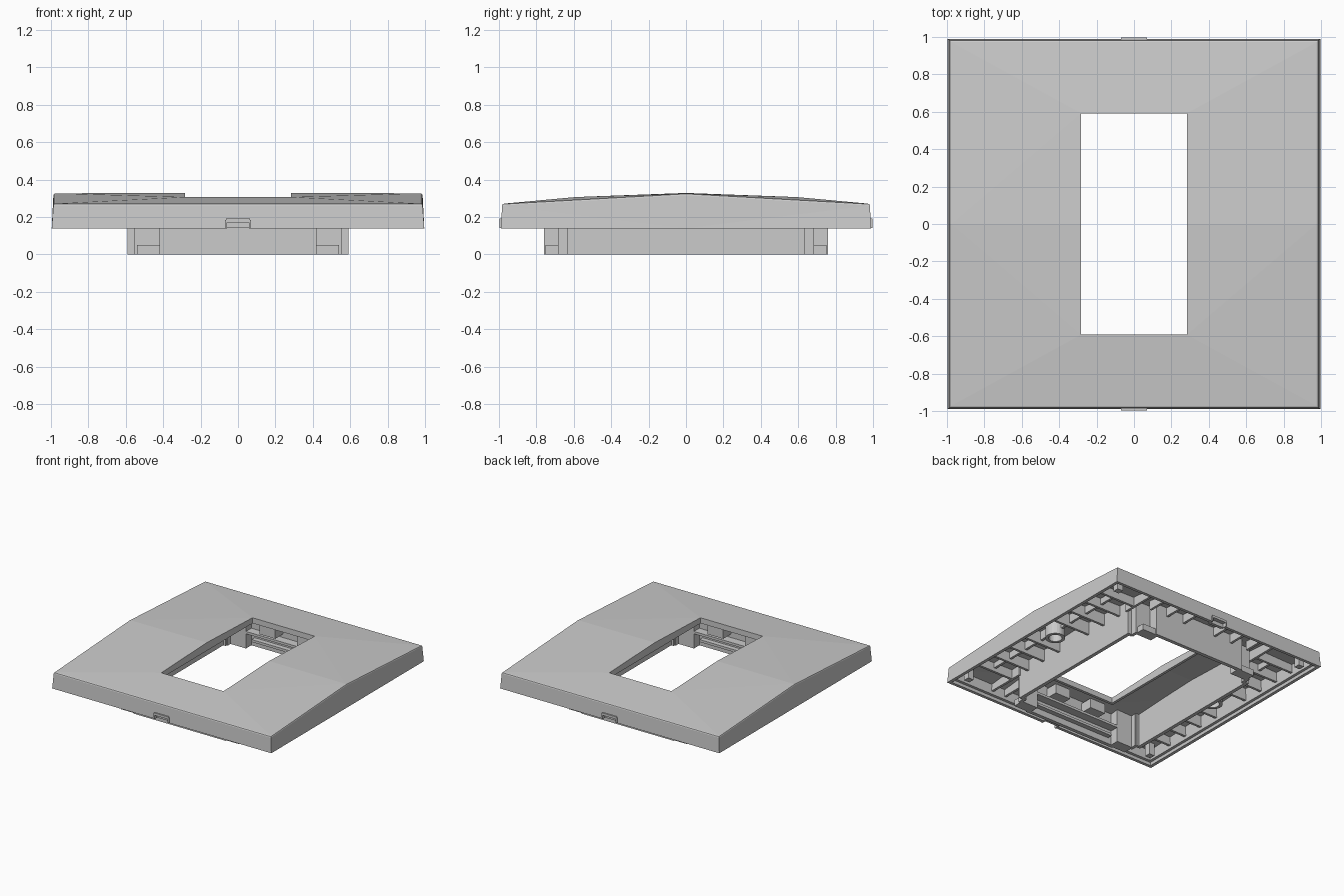
import bpy, bmesh, math
from mathutils import Matrix

if "Cube" in bpy.data.objects:
    bpy.data.objects.remove(bpy.data.objects["Cube"])


def finish(bm, name, mirror=True):
    bmesh.ops.recalc_face_normals(bm, faces=bm.faces)
    me = bpy.data.meshes.new(name)
    bm.to_mesh(me)
    bm.free()
    ob = bpy.data.objects.new(name, me)
    bpy.context.collection.objects.link(ob)
    if mirror:
        m = ob.modifiers.new("mirror", 'MIRROR')
        m.use_axis = (True, True, False)
        m.use_clip = True
    return ob


def under(y):
    """Height just inside the sloping roof."""
    return 0.315 - 0.055 * abs(y)


def add_box(bm, x0, x1, y0, y1, z0, z1=None):
    """Box; with no z1 its top follows the roof slope."""
    bot = [(x0, y0), (x1, y0), (x1, y1), (x0, y1)]
    a = [bm.verts.new((x, y, z0)) for x, y in bot]
    b = [bm.verts.new((x, y, under(y) if z1 is None else z1)) for x, y in bot]
    bm.faces.new(a[::-1])
    bm.faces.new(b)
    for i in range(4):
        j = (i + 1) % 4
        bm.faces.new((a[i], a[j], b[j], b[i]))


def boxes(name, rows, mirror=True):
    bm = bmesh.new()
    for r in rows:
        add_box(bm, *r)
    return finish(bm, name, mirror)


# Cover plate: closed sequence of rings (half x, half y, z at corners, z on ridge)
rings = [
    (0.996, 0.990, 0.140, 0.140), (0.987, 0.983, 0.262, 0.316),
    (0.984, 0.980, 0.269, 0.324), (0.976, 0.972, 0.272, 0.327),
    (0.283, 0.592, 0.307, 0.329), (0.283, 0.592, 0.262, 0.262),
    (0.305, 0.615, 0.262, 0.262), (0.305, 0.615, 0.278, 0.300),
    (0.940, 0.935, 0.245, 0.298), (0.945, 0.940, 0.165, 0.165),
    (0.968, 0.963, 0.165, 0.165), (0.970, 0.965, 0.140, 0.140),
]
around = [(-1, -1), (1, -1), (1, 0), (1, 1), (-1, 1), (-1, 0)]
bm = bmesh.new()
loops = [[bm.verts.new((sx * hx, sy * hy, zc if sy else zr)) for sx, sy in around]
         for hx, hy, zc, zr in rings]
for k, a in enumerate(loops):
    b = loops[(k + 1) % len(loops)]
    for i in range(6):
        j = (i + 1) % 6
        bm.faces.new((a[i], a[j], b[j], b[i]))
bmesh.ops.triangulate(bm, faces=bm.faces)
plate = finish(bm, "cover_plate", False)

# Release notches in the front and back edges
cutter = boxes("notch_cutter", [(-0.06, 0.06, s - 0.1, s + 0.1, 0.1, 0.175)
                                for s in (-1, 1)], False)
cutter.hide_render = True
cutter.hide_viewport = True
cut = plate.modifiers.new("notches", 'BOOLEAN')
cut.operation = 'DIFFERENCE'
cut.solver = 'EXACT'
cut.object = cutter
boxes("notch_surround", [(0, 0.065, 0.95, 0.998, 0.172, 0.192),
                         (0.06, 0.07, 0.95, 0.998, 0.142, 0.185),
                         (0, 0.06, 0.94, 0.965, 0.142, 0.18)])

# Mounting frame below the plate, one quarter mirrored, with stepped corners
boxes("mounting_frame", [
    (0, 0.42, 0.73, 0.76, 0),
    (0.39, 0.42, 0.66, 0.73, 0),
    (0.42, 0.54, 0.66, 0.685, 0),
    (0.54, 0.59, 0.61, 0.635, 0),
    (0.53, 0.555, 0.62, 0.685, 0),
    (0.56, 0.59, 0, 0.61, 0),
])
boxes("corner_foot", [(0.42, 0.54, 0.685, 0.75, 0, 0.05)])

# Ledges and clips on the inner frame walls
boxes("inner_ledge", [(0, 0.39, 0.66, 0.735, 0.12, 0.14),
                      (0, 0.36, 0.69, 0.735, 0.05, 0.07),
                      (0.10, 0.24, 0.625, 0.735, 0.17, 0.25)])

# Stiffening ribs in the channel around the frame
ribs = [(0.585, 0.945, y, y + 0.02, 0.19) for y in (0.16, 0.34, 0.52, 0.70)]
ribs += [(x, x + 0.02, 0.755, 0.94, 0.19) for x in (0.14, 0.30, 0.46)]
ribs += [(0.76, 0.78, 0.08, 0.70, 0.22), (0.585, 0.605, 0.62, 0.94, 0.19)]
boxes("stiffening_ribs", ribs)
boxes("corner_post", [(0.86, 0.91, 0.845, 0.895, 0.15)])

# Round hollow bosses on the side channels
bm = bmesh.new()
n = 24
prof = [(0.075, 0.17), (0.075, 0.30), (0.05, 0.30), (0.05, 0.17)]
cols = [[bm.verts.new((0.77 + r * math.cos(t), r * math.sin(t), z)) for r, z in prof]
        for t in (2 * math.pi * i / n for i in range(n))]
for i, a in enumerate(cols):
    b = cols[(i + 1) % n]
    for k in range(4):
        m = (k + 1) % 4
        bm.faces.new((a[k], b[k], b[m], a[m]))
geo = bm.verts[:] + bm.edges[:] + bm.faces[:]
dup = bmesh.ops.duplicate(bm, geom=geo)["geom"]
bmesh.ops.transform(bm, matrix=Matrix.Rotation(math.pi, 4, 'Z'),
                    verts=[v for v in dup if isinstance(v, bmesh.types.BMVert)])
finish(bm, "side_bosses", False)
